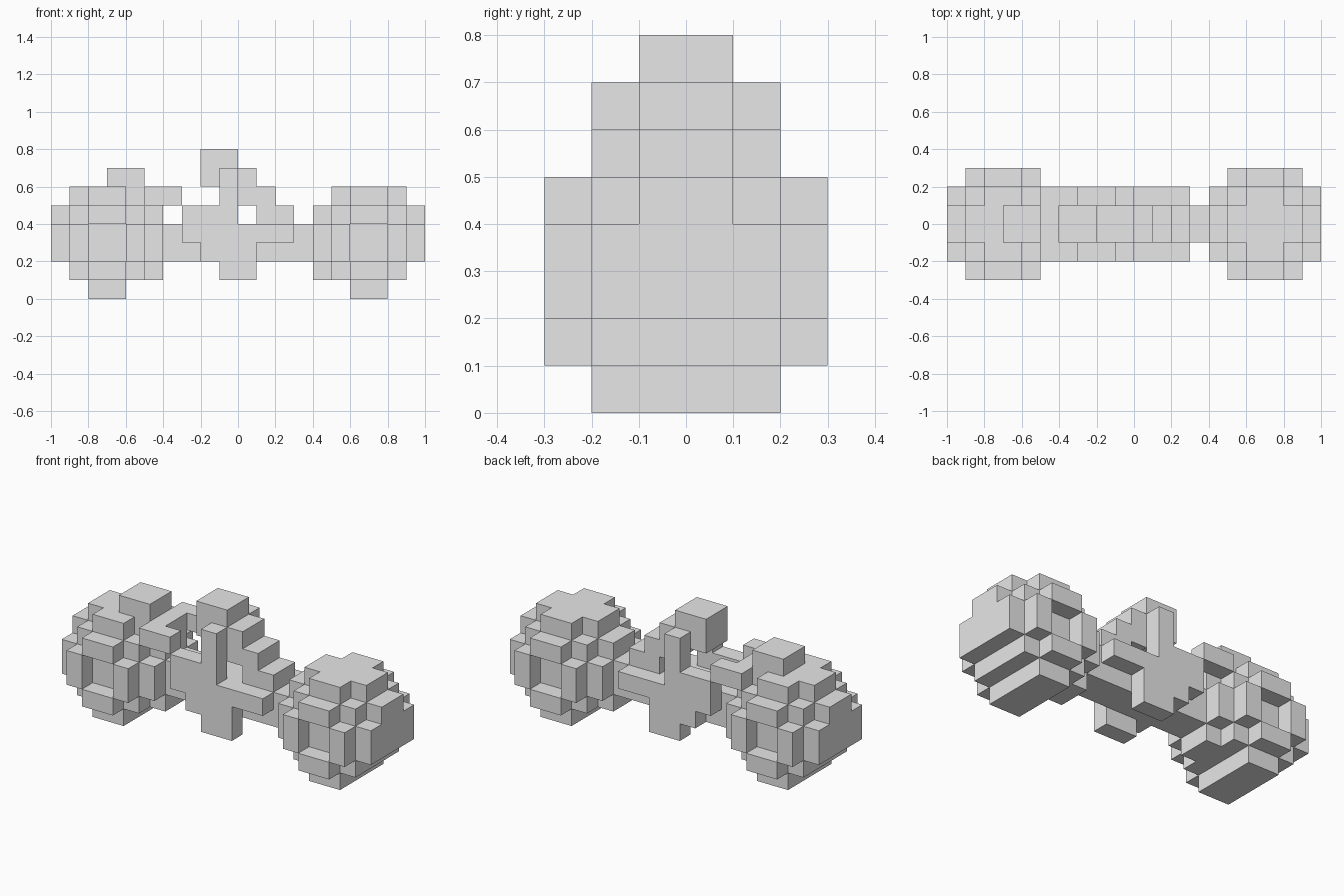
import bpy
import bmesh
from mathutils import Vector

if "Cube" in bpy.data.objects:
    bpy.data.objects.remove(bpy.data.objects["Cube"], do_unlink=True)

UNIT = 0.1  # edge of one block

grey = bpy.data.materials.new("plain grey")
grey.use_nodes = True
grey.diffuse_color = (0.8, 0.8, 0.8, 1)
grey.node_tree.nodes["Principled BSDF"].inputs["Base Color"].default_value = (0.8, 0.8, 0.8, 1)


def fill(boxes):
    """Set of block cells covered by boxes given as (x range, y range, z range)."""
    return {(x, y, z) for xs, ys, zs in boxes
            for x in range(*xs) for y in range(*ys) for z in range(*zs)}


def mirror(cells, axis):
    return {tuple(-1 - c if i == axis else c for i, c in enumerate(cell)) for cell in cells}


def build(name, cells):
    """Mesh with only the outer faces of the cells, flat areas merged."""
    bm = bmesh.new()
    for cell in cells:
        for axis in range(3):
            for side in (0, 1):
                near = list(cell)
                near[axis] += 2 * side - 1
                if tuple(near) in cells:
                    continue
                u, v = Vector(), Vector()
                u[(axis + 1) % 3] = v[(axis + 2) % 3] = 1
                p = Vector(cell)
                p[axis] += side
                ring = [p, p + u, p + u + v, p + v]
                if not side:
                    ring.reverse()
                bm.faces.new([bm.verts.new(q * UNIT) for q in ring])
    bmesh.ops.remove_doubles(bm, verts=bm.verts, dist=0.001)
    bmesh.ops.dissolve_limit(bm, angle_limit=0.01, verts=bm.verts, edges=bm.edges)
    mesh = bpy.data.meshes.new(name)
    bm.to_mesh(mesh)
    bm.free()
    mesh.materials.append(grey)
    obj = bpy.data.objects.new(name, mesh)
    bpy.context.collection.objects.link(obj)


# Round end weight: core, top cross, foot, inner and outer caps
weight = fill([
    ((5, 9), (-2, 2), (1, 5)),
    ((5, 9), (-1, 1), (5, 6)), ((6, 8), (-2, 2), (5, 6)),
    ((6, 8), (-2, 2), (0, 1)),
    ((4, 5), (-2, 2), (2, 4)), ((4, 5), (-1, 1), (1, 5)),
    ((9, 10), (-2, 2), (2, 4)), ((9, 10), (-1, 1), (4, 5)),
])
# Ring of blocks around a sunken panel on the front and back
ring = fill([
    ((5, 6), (-3, -2), (2, 4)), ((8, 9), (-3, -2), (2, 4)),
    ((6, 8), (-3, -2), (1, 2)), ((6, 8), (-3, -2), (4, 5)),
])
weight |= ring | mirror(ring, 1)
build("left_weight", weight)
build("right_weight", mirror(weight, 0))

# Bar between the weights
build("bar", fill([((-4, 4), (-1, 1), (2, 4))]))

# Cross-shaped side plates with an upright post
plate = fill([
    ((-1, 1), (-2, -1), (1, 2)),
    ((-2, 1), (-2, -1), (2, 3)),
    ((-3, 3), (-2, -1), (3, 4)),
    ((-3, 0), (-2, -1), (4, 5)),
    ((-1, 0), (-2, -1), (5, 7)),
])
build("front_plate", plate)
build("back_plate", mirror(plate, 1))

# Stepped arm rising to the top block
build("stepped_arm", fill([
    ((2, 3), (-1, 1), (4, 5)),
    ((1, 2), (-1, 1), (4, 6)),
    ((0, 1), (-1, 1), (5, 7)),
    ((-2, 0), (-1, 1), (6, 8)),
]))

# Fork and knob on the right weight
prong = fill([((-5, -3), (-2, -1), (5, 6))])
build("fork", prong | mirror(prong, 1) | fill([((-5, -4), (-1, 1), (5, 6))]))
build("knob", fill([((-7, -5), (-1, 1), (6, 7))]))
